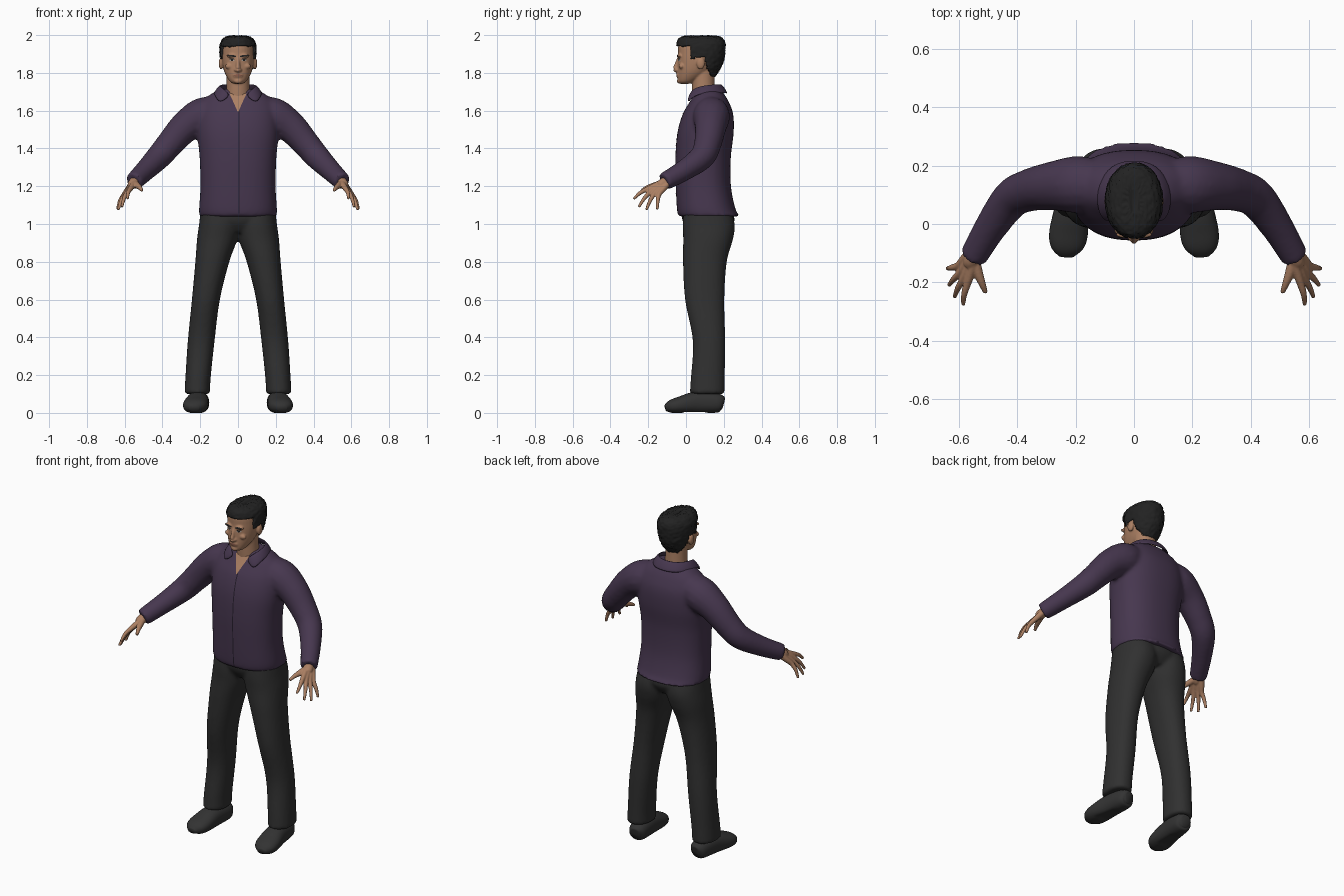
import bpy, bmesh, math, random
from mathutils import Vector, Matrix
from mathutils.bvhtree import BVHTree

random.seed(4)
if "Cube" in bpy.data.objects:
    bpy.data.objects.remove(bpy.data.objects["Cube"])


def material(name, r, g, b):
    m = bpy.data.materials.new(name)
    m.use_nodes = True
    m.diffuse_color = (r, g, b, 1)
    bsdf = m.node_tree.nodes["Principled BSDF"]
    bsdf.inputs["Base Color"].default_value = (r, g, b, 1)
    bsdf.inputs["Roughness"].default_value = 0.8
    return m


SKIN = material("skin", .41, .215, .125)
HAIR = material("black hair", .016, .016, .016)
SHIRT = material("plum cloth", .062, .038, .078)
SEAM = material("dark plum seam", .018, .012, .024)
TROUSERS = material("charcoal cloth", .03, .03, .03)
SHOE = material("dark leather", .033, .033, .033)
LIPS = material("lips", .27, .115, .075)
EYE = material("eye white", .4, .36, .32)


def spline(rows, steps=6):
    """Smooth interpolation through rows of numbers."""
    rows = [Vector(r) for r in rows]
    out = []
    for i in range(len(rows) - 1):
        a, b, c, d = (rows[max(0, min(len(rows) - 1, i + k))] for k in (-1, 0, 1, 2))
        for j in range(steps):
            t = j / steps
            out.append(b + (c - a) * t / 2 + (a * 2 - b * 5 + c * 4 - d) * t * t / 2
                       + (b * 3 - a - c * 3 + d) * t ** 3 / 2)
    return out + [rows[-1]]


def loft(bm, rows, upright=True, power=2.0, n=32, side=1):
    """Skin rings (x, y, z, half width, half depth) into a closed tube."""
    rows = spline(rows)
    rings = []
    for i, r in enumerate(rows):
        c = Vector((r[0], r[1], r[2]))
        u, v = Vector((1, 0, 0)), Vector((0, 1, 0))
        if not upright:
            p, q = rows[max(0, i - 1)], rows[min(len(rows) - 1, i + 1)]
            tangent = Vector((q[0] - p[0], q[1] - p[1], q[2] - p[2])).normalized()
            u = tangent.cross(Vector((0, 0, 1))).normalized()
            v = u.cross(tangent)
        ring = []
        for k in range(n):
            a = math.tau * k / n
            ca, sa = math.cos(a), math.sin(a)
            co = c + u * (math.copysign(abs(ca) ** (2 / power), ca) * r[3]) \
                + v * (math.copysign(abs(sa) ** (2 / power), sa) * r[4])
            co.x *= side
            ring.append(bm.verts.new(co))
        rings.append(ring)
    for p, q in zip(rings, rings[1:]):
        for k in range(n):
            bm.faces.new((p[k], p[(k + 1) % n], q[(k + 1) % n], q[k]))
    bm.faces.new(rings[0])
    bm.faces.new(rings[-1])


def stack(rows):
    """Rows of (z, front, back, half width) as centred rings."""
    return [(0, (f + b) / 2, z, w, (b - f) / 2) for z, f, b, w in rows]


def tube(bm, points, side=1):
    loft(bm, [(*p, p[3]) for p in points], upright=False, side=side, n=16)


def ball(bm, centre, size):
    m = Matrix.Translation(centre) @ Matrix.Diagonal((*size, 1))
    bmesh.ops.create_uvsphere(bm, u_segments=20, v_segments=12, radius=1, matrix=m)


def finish(name, bm, mat, voxel=0, smooth=3):
    bmesh.ops.recalc_face_normals(bm, faces=bm.faces)
    for f in bm.faces:
        f.smooth = True
    me = bpy.data.meshes.new(name)
    bm.to_mesh(me)
    bm.free()
    ob = bpy.data.objects.new(name, me)
    bpy.context.collection.objects.link(ob)
    me.materials.append(mat)
    if voxel:
        r = ob.modifiers.new("blend", "REMESH")
        r.mode, r.voxel_size, r.use_smooth_shade = "VOXEL", voxel, True
        s = ob.modifiers.new("soften", "SMOOTH")
        s.factor, s.iterations = .5, smooth
    return ob


def surface(ob):
    bpy.context.view_layer.update()
    return BVHTree.FromObject(ob, bpy.context.evaluated_depsgraph_get())


def plate(name, tree, rows, mat, lift=.002, side=1, cols=8):
    """Thin plate draped on the front; rows are (z, x start, x end)."""
    bm = bmesh.new()
    grid = []
    for z, x0, x1 in spline(rows, 4):
        line = []
        for k in range(cols + 1):
            x = side * (x0 + (x1 - x0) * k / cols)
            hit = tree.ray_cast(Vector((x, -1, z)), Vector((0, 1, 0)))[0]
            line.append(bm.verts.new((x, (hit.y if hit else .05) - lift, z)))
        grid.append(line)
    for p, q in zip(grid, grid[1:]):
        for k in range(cols):
            bm.faces.new((p[k], p[k + 1], q[k + 1], q[k]))
    return finish(name, bm, mat)


# Shirt: torso and sleeves blended into one garment
bm = bmesh.new()
loft(bm, stack([(1.04, -.04, .285, .205), (1.08, -.048, .262, .206), (1.2, -.054, .238, .199),
                (1.35, -.056, .237, .203), (1.48, -.046, .252, .215), (1.58, -.018, .25, .21),
                (1.65, .022, .225, .185), (1.69, .045, .2, .14), (1.715, .055, .18, .09)]),
     power=2.35, n=48)
for s in (1, -1):
    tube(bm, [(.1, .13, 1.6, .08), (.19, .135, 1.57, .098), (.28, .13, 1.513, .084),
              (.36, .115, 1.425, .073), (.42, .085, 1.355, .067), (.49, -.01, 1.284, .056),
              (.552, -.115, 1.224, .048)], side=s)
shirt = finish("shirt", bm, SHIRT, .011, 5)
cloth = surface(shirt)
plate("shirt_placket_seam", cloth, [(1.6, .002, .008), (1.4, .002, .008), (1.2, .002, .008),
                                    (1.055, .002, .008)], SEAM, cols=1)
plate("open_neck", cloth, [(1.595, -.002, .002), (1.64, -.022, .022), (1.69, -.045, .045)],
      SKIN, .004)

# Folded collar, one half mirrored
bm = bmesh.new()
columns = [((0, .185, 1.742), (0, .222, 1.69)), ((.06, .172, 1.742), (.08, .208, 1.69)),
           ((.095, .12, 1.738), (.128, .13, 1.695)), ((.09, .06, 1.728), (.128, .06, 1.685)),
           ((.062, .03, 1.708), (.112, .018, 1.655)), ((.036, .02, 1.68), (.093, .008, 1.64))]
pairs = [(bm.verts.new(a), bm.verts.new(b)) for a, b in columns]
for p, q in zip(pairs, pairs[1:]):
    bm.faces.new((p[0], q[0], q[1], p[1]))
collar = finish("collar", bm, SHIRT)
collar.modifiers.new("mirror", "MIRROR").use_clip = True
thick = collar.modifiers.new("thickness", "SOLIDIFY")
thick.thickness, thick.offset = .014, 0
sub = collar.modifiers.new("round", "SUBSURF")
sub.levels = sub.render_levels = 2

# Trousers
bm = bmesh.new()
loft(bm, stack([(.955, .02, .22, .13), (1.02, -.02, .258, .19), (1.1, -.02, .23, .185)]))
for s in (1, -1):
    loft(bm, [(.216, .112, .1, .068, .092), (.212, .115, .18, .067, .09),
              (.195, .122, .38, .071, .086), (.17, .099, .6, .074, .104),
              (.136, .1, .8, .09, .116), (.11, .117, .92, .107, .132),
              (.1, .12, 1, .106, .138), (.095, .11, 1.1, .1, .12)], power=2.2, side=s)
finish("trousers", bm, TROUSERS, .011, 4)

for s, label in ((1, "left"), (-1, "right")):
    # Shoes with flat soles
    bm = bmesh.new()
    loft(bm, [(.2, .197, .05, .025, .03), (.203, .17, .055, .05, .05), (.213, .06, .058, .058, .058),
              (.224, -.03, .045, .066, .045), (.23, -.08, .036, .056, .034),
              (.232, -.11, .028, .026, .016)], upright=False, power=2.3, side=s)
    for v in bm.verts:
        v.co.z = max(v.co.z, .003 if v.co.y > .1 or v.co.y < -.02 else .008)
        v.co.z -= .003
    finish(label + "_shoe", bm, SHOE)

    # Hands: each finger runs from the wrist over its knuckle to the tip
    bm = bmesh.new()
    tips = [(.585, -.277, 1.133), (.615, -.25, 1.09), (.634, -.21, 1.075), (.639, -.152, 1.077)]
    for i, tip in enumerate(tips):
        t = i / 3
        wrist = Vector((.545, -.122, 1.222)).lerp(Vector((.562, -.1, 1.212)), t)
        knuckle = Vector((.57, -.202, 1.186)).lerp(Vector((.602, -.143, 1.157)), t)
        middle = knuckle.lerp(Vector(tip), .5) + Vector((.004, -.002, .006))
        tube(bm, [(*wrist, .018), (*wrist.lerp(knuckle, .5), .016), (*knuckle, .0135),
                  (*middle, .0105), (*tip, .007)], s)
    tube(bm, [(.545, -.12, 1.218, .017), (.532, -.172, 1.203, .016),
              (.519, -.207, 1.192, .012), (.508, -.235, 1.177, .008)], s)
    tube(bm, [(.53, -.08, 1.245, .026), (.556, -.125, 1.213, .027), (.565, -.145, 1.202, .02)], s)
    finish(label + "_hand", bm, SKIN, .004, 2)

# Head, neck, ears, nose and facial forms
bm = bmesh.new()
loft(bm, stack([(1.742, -.03, .015, .022), (1.757, -.042, .055, .045), (1.8, -.045, .12, .07),
                (1.85, -.044, .165, .083), (1.9, -.042, .18, .086), (1.95, -.038, .185, .08),
                (1.98, 0, .15, .05)]), power=2.15)
loft(bm, [(0, .1, 1.6, .075, .06), (0, .093, 1.7, .062, .06), (0, .09, 1.82, .06, .06)])
tube(bm, [(0, -.036, 1.884, .008), (0, -.046, 1.86, .009), (0, -.054, 1.835, .011),
          (0, -.058, 1.818, .012), (0, -.046, 1.808, .009)])
ball(bm, (0, -.036, 1.757), (.022, .012, .014))
ball(bm, (0, -.042, 1.788), (.026, .009, .016))
for s in (1, -1):
    ball(bm, (s * .012, -.048, 1.815), (.009, .011, .008))
    ball(bm, (s * .034, -.036, 1.89), (.028, .012, .009))
    ball(bm, (s * .046, -.024, 1.835), (.022, .014, .015))
    ball(bm, (s * .09, .078, 1.85), (.012, .022, .032))
head = finish("head", bm, SKIN, .005, 3)
face = surface(head)
plate("lips", face, [(1.78, -.008, .008), (1.786, -.024, .024), (1.793, -.01, .01)], LIPS, .001)
for s, label in ((1, "left"), (-1, "right")):
    plate(label + "_eyebrow", face, [(1.884, .012, .02), (1.89, .012, .056), (1.896, .03, .05)],
          HAIR, side=s)
    plate(label + "_eye", face, [(1.862, .026, .038), (1.867, .018, .046), (1.872, .024, .04)],
          EYE, .001, s)
    plate(label + "_iris", face, [(1.862, .03, .034), (1.867, .026, .038), (1.873, .028, .036)],
          HAIR, .002, s)
    plate(label + "_upper_lid", face, [(1.871, .018, .046), (1.875, .022, .044)], HAIR, .002, s)

# Hair: a tousled cap trimmed along the hairline
bm = bmesh.new()
loft(bm, stack([(1.775, -.02, .15, .062), (1.81, -.03, .175, .08), (1.85, -.04, .195, .09),
                (1.9, -.047, .206, .098), (1.95, -.05, .209, .096), (1.982, -.038, .195, .078),
                (1.995, -.005, .165, .05), (1.997, .04, .12, .02)]), n=72, power=2.1)


def hairline(y):
    if y < .02:
        return 1.942
    if y < .05:
        return 1.87
    return 1.878 if y < .1 else 1.775 + max(0, .135 - y) * 2


trim = [v for v in bm.verts if v.co.z < hairline(v.co.y)]
bmesh.ops.delete(bm, geom=trim, context="VERTS")
bm.normal_update()
for v in bm.verts:
    v.co += (v.co - Vector((0, .08, 1.88))).normalized() * random.uniform(-.004, .003)
hair = finish("hair", bm, HAIR)
thick = hair.modifiers.new("thickness", "SOLIDIFY")
thick.thickness, thick.offset = .016, -1
